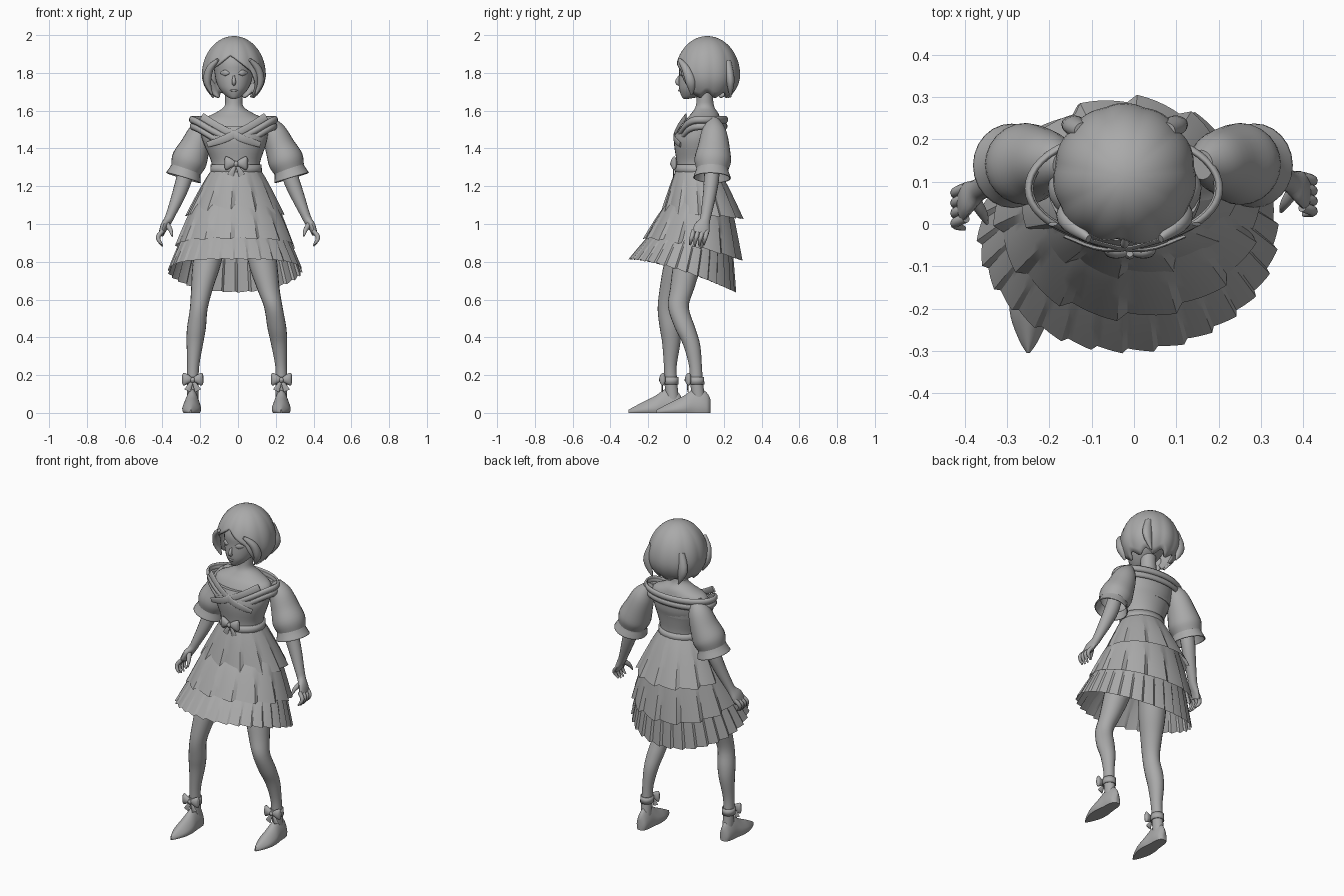
import bpy, bmesh, math
from mathutils import Vector

if "Cube" in bpy.data.objects:
    bpy.data.objects.remove(bpy.data.objects["Cube"])

TAU = 2 * math.pi
GREY = bpy.data.materials.new("plain grey")
GREY.diffuse_color = (0.4, 0.4, 0.4, 1)
GREY.use_nodes = True
GREY.node_tree.nodes["Principled BSDF"].inputs["Base Color"].default_value = GREY.diffuse_color


def grid(name, rings, caps=(False, False), thick=0, angle=40):
    """Skin a list of closed rings into one object."""
    bm = bmesh.new()
    vs = [[bm.verts.new(p) for p in r] for r in rings]
    n = len(vs[0])
    for a, b in zip(vs, vs[1:]):
        for i in range(n):
            j = (i + 1) % n
            bm.faces.new((a[i], a[j], b[j], b[i]))
    if caps[0]:
        bm.faces.new(vs[0])
    if caps[1]:
        bm.faces.new(vs[-1])
    bmesh.ops.remove_doubles(bm, verts=bm.verts, dist=0.0002)
    bmesh.ops.recalc_face_normals(bm, faces=bm.faces)
    me = bpy.data.meshes.new(name)
    bm.to_mesh(me)
    bm.free()
    me.materials.append(GREY)
    ob = bpy.data.objects.new(name, me)
    bpy.context.collection.objects.link(ob)
    if thick:
        ob.modifiers.new("thickness", 'SOLIDIFY').thickness = thick
    bpy.ops.object.select_all(action='DESELECT')
    bpy.context.view_layer.objects.active = ob
    ob.select_set(True)
    bpy.ops.object.shade_smooth_by_angle(angle=math.radians(angle))
    return ob


def spline(rows, k=4):
    """Catmull-Rom interpolation of rows of numbers."""
    out = []
    for i in range(len(rows) - 1):
        p0, p1, p2, p3 = rows[max(i - 1, 0)], rows[i], rows[i + 1], rows[min(i + 2, len(rows) - 1)]
        for s in range(k):
            t = s / k
            out.append([0.5 * (2 * b + (c - a) * t + (2 * a - 5 * b + 4 * c - d) * t * t
                               + (3 * b - a - 3 * c + d) * t ** 3) for a, b, c, d in zip(p0, p1, p2, p3)])
    return out + [list(rows[-1])]


def loft(name, rows, n=24, caps=(True, True), k=4, thick=0):
    """Horizontal ellipses: x, y, z, rx, ry."""
    rings = [[(x + rx * math.cos(TAU * i / n), y + ry * math.sin(TAU * i / n), z) for i in range(n)]
             for x, y, z, rx, ry in spline(rows, k)]
    return grid(name, rings, caps, thick)


def tube(name, rows, ref=(1, 0, 0), n=16, caps=(True, True), k=4, thick=0):
    """Ellipses square to a path: x, y, z, radius along ref, other radius."""
    rows, rings = spline(rows, k), []
    pts = [Vector(r[:3]) for r in rows]
    for i, r in enumerate(rows):
        t = (pts[min(i + 1, len(pts) - 1)] - pts[max(i - 1, 0)]).normalized()
        a = Vector(ref)
        a = (a - t * a.dot(t)).normalized()
        b = t.cross(a)
        rings.append([pts[i] + a * max(r[3], .0005) * math.cos(TAU * j / n)
                      + b * max(r[4], .0005) * math.sin(TAU * j / n) for j in range(n)])
    return grid(name, rings, caps, thick)


def skirt(name, top, low, z_back, pleats, amp):
    """Flared tier whose hem falls from the front height to z_back."""
    n, rings = pleats * 6, []
    for s in range(7):
        t, ring = s / 6, []
        for i in range(n):
            a = TAU * i / n - math.pi / 2
            hem = low[2] + (z_back - low[2]) * ((1 + math.sin(a)) / 2) ** 1.5
            saw = ((i % 6) / 6 - 0.4) * amp * t
            u = t ** 0.9
            x, y, rx, ry = (top[q] + (low[q] - top[q]) * u for q in (0, 1, 3, 4))
            ring.append((x + (rx + saw) * math.cos(a), y + (ry + saw) * math.sin(a),
                         top[2] + (hem - saw * .5 - top[2]) * t))
        rings.append(ring)
    return grid(name, rings, angle=25)


def bow(name, x, y, z, w, h):
    """Two puffed loops, a knot and two short tails."""
    for s, side in ((-1, "left"), (1, "right")):
        tube(f"{name}_{side}_loop", [(x, y, z, .25 * h, .012), (x + s * w * .5, y - .004, z + .1 * h, .75 * h, .016),
             (x + s * w * .85, y, z + .1 * h, h, .014), (x + s * w, y, z + .1 * h, .6 * h, .004)], (0, 0, 1))
        tube(f"{name}_{side}_tail", [(x, y, z, .006, .004), (x + s * w * .3, y - .004, z - h, .013, .004),
             (x + s * w * .5, y - .004, z - 1.7 * h, .018, .003)], n=8)
    loft(f"{name}_knot", [(x, y - .008, z + .4 * h, .008, .008), (x, y - .008, z, .014, .014),
                          (x, y - .008, z - .4 * h, .008, .008)], 12)


# Head, nose, eyes
C = -.022
loft("head", [(C, .0, 1.663, .012, .014), (C, .025, 1.675, .038, .048), (C, .05, 1.71, .072, .085),
              (C, .075, 1.75, .092, .113), (C, .09, 1.80, .102, .126), (C, .1, 1.86, .108, .135),
              (C, .11, 1.93, .09, .11), (C, .11, 1.97, .03, .04)], 32)
tube("nose", [(C, -.034, 1.785, .005, .005), (C, -.046, 1.752, .011, .012), (C, -.03, 1.735, .006, .006)])
tube("lips", [(C - .022, -.026, 1.707, .003, .003), (C, -.036, 1.707, .006, .006),
              (C + .022, -.026, 1.707, .003, .003)], (0, 0, 1))
for s, side in ((-1, "left"), (1, "right")):
    tube(f"{side}_eye", [(C + s * .024, -.031, 1.797, .004, .004), (C + s * .046, -.024, 1.8, .016, .008),
                         (C + s * .07, -.006, 1.8, .004, .004)], (0, 0, 1))


# Bobbed hair: shell with a swept fringe, open over the face
def hair_point(phi, t):
    a = abs(phi + .12)
    drop = min(max((a - .72) / .36, 0), 1)
    hem = (1.895 - .085 * min(a / .72, 1)) * (1 - drop) + 1.68 * drop
    hem += .014 * math.sin(9 * phi) * drop
    z = 1.995 - (1.995 - hem) * (1 - math.cos(t * math.pi / 2))
    d = z - 1.79
    r = .168 * (math.sqrt(max(0, 1 - (d / .205) ** 2)) if d > 0 else 1 - .9 * (d / .2) ** 2)
    r *= 1 + .035 * t * (abs(math.sin(5.5 * phi)) - .5)
    return (C + r * math.sin(phi), .113 - 1.02 * r * math.cos(phi), z)


N = 96
grid("hair", [[hair_point(TAU * i / N - math.pi, s / 16) for i in range(N)] for s in range(17)], thick=.012)
for s, side in ((-1, "left"), (1, "right")):
    tube(f"{side}_front_lock", [(C + s * .085, -.035, 1.87, .008, .01), (C + s * .128, .0, 1.82, .02, .022),
         (C + s * .14, .025, 1.75, .02, .026), (C + s * .115, .03, 1.685, .004, .006)])
    tube(f"{side}_back_lock", [(C + s * .1, .22, 1.86, .02, .02), (C + s * .12, .235, 1.76, .03, .022),
         (C + s * .09, .235, 1.67, .004, .004)])

# Neck, shoulders and bodice
loft("neck_and_shoulders", [(C, .075, 1.42, .155, .11), (C, .082, 1.50, .18, .11), (C, .09, 1.55, .172, .092),
     (C, .1, 1.585, .105, .072), (C, .1, 1.62, .052, .05), (C, .1, 1.67, .046, .043), (C, .1, 1.74, .046, .043)], 28)
loft("bodice", [(-.01, .06, 1.27, .128, .11), (-.012, .06, 1.33, .13, .11), (-.015, .06, 1.41, .16, .122),
                (-.018, .066, 1.46, .175, .128), (C, .078, 1.52, .18, .118)], 32)
loft("waistband", [(-.01, .06, 1.265, .137, .118), (-.01, .06, 1.315, .135, .115)], 32, (False, False), 1, .012)
bow("waist_bow", -.01, -.062, 1.318, .062, .036)


# Off-shoulder collar: leaning band that dips to a V at the front
def collar(name, dz, grow, height):
    rings = []
    for s in range(4):
        t, ring = s / 3, []
        for i in range(48):
            a = TAU * i / 48
            front = max(0, -math.sin(a)) ** 3
            out = math.sin(math.pi * t) * .01 + grow
            ring.append((-.024 + (.226 + out) * math.cos(a) * (1 - .08 * front),
                         .084 + (.13 + out) * math.sin(a),
                         1.572 + dz - .095 * front - height * t))
        rings.append(ring)
    grid(name, rings, thick=.01)


collar("collar_upper", 0, 0, .04)
collar("collar_lower", -.035, -.004, .04)
for s, side in ((-1, "left"), (1, "right")):
    tube(f"{side}_neckline_fold", [(C + s * .17, .0, 1.57, .005, .02), (C + s * .08, -.04, 1.515, .005, .018),
         (C - s * .04, -.062, 1.455, .005, .02), (C - s * .14, -.03, 1.42, .004, .015)], (0, 1, 0))

# Skirt tiers, longer at the back
skirt("skirt_upper_tier", (-.01, .06, 1.29, .128, .112), (-.016, .085, 1.06, .255, .212), 1.03, 12, .022)
skirt("skirt_middle_tier", (-.014, .07, 1.12, .215, .165), (-.016, .035, .925, .31, .255), .81, 14, .024)
skirt("skirt_lower_tier", (-.015, .05, 1.0, .25, .185), (-.015, -.02, .815, .352, .28), .64, 30, .014)
loft("hips", [(-.01, .06, 1.27, .12, .1), (-.012, .055, 1.1, .16, .125), (-.013, .04, .98, .14, .11),
              (-.014, .03, .9, .05, .06)], 24)


# Arms, mirrored about the body line
def arm(s, side):
    def m(rows):
        return [(s * r[0] - (.005 if s < 0 else 0) * (r[2] > 1.2), r[1] - (.09 * max(0, 1.25 - r[2]) if s < 0 else 0),
                 *r[2:]) for r in rows]
    tube(f"{side}_sleeve", m([(.16, .14, 1.55, .03, .035), (.19, .147, 1.49, .063, .066),
         (.222, .147, 1.41, .08, .084), (.252, .142, 1.34, .094, .097), (.27, .14, 1.29, .083, .085)]),
         n=24, caps=(True, False))
    tube(f"{side}_cuff", m([(.268, .14, 1.295, .08, .083), (.274, .139, 1.278, .084, .088),
         (.284, .138, 1.245, .096, .1)]), n=24, caps=(False, False), thick=.006)
    tube(f"{side}_forearm", m([(.25, .14, 1.35, .04, .04), (.28, .135, 1.24, .042, .04), (.315, .124, 1.15, .036, .035),
         (.352, .108, 1.06, .026, .029), (.37, .1, 1.02, .023, .028), (.392, .086, .985, .02, .042),
         (.405, .076, .95, .015, .044)]))
    for f in range(4):
        y = .112 - f * .024
        end = .9 - .008 * (f in (1, 2))
        tube(f"{side}_finger_{f + 1}", m([(.398, y, .965, .012, .012), (.422, y - .008, .935, .012, .012),
             (.418, y - .014, .912, .01, .01), (.4, y - .018, end - .01, .004, .005)]), n=10)
    tube(f"{side}_thumb", m([(.378, .08, 1.0, .016, .016), (.358, .05, .97, .012, .012),
                             (.348, .03, .935, .004, .005)]), n=10)


arm(1, "right")
arm(-1, "left")


# Legs, shoes and ankle ribbons
def leg(side, rows, foot_x, toe, heel):
    loft(f"{side}_leg", rows, 20)
    ax, ay = rows[-2][0], rows[-2][1]
    shape = [(0, .004, .016), (.1, .022, .032), (.3, .045, .062), (.5, .05, .09), (.68, .042, .125),
             (.84, .038, .125), (.95, .03, .1), (1, .012, .07)]
    rings = []
    for u, w, h in spline(shape):
        x = foot_x + (ax - foot_x) * u
        rings.append([(x + w * math.cos(TAU * i / 24) * (1 - .3 * max(0, math.sin(TAU * i / 24))),
                       toe + (heel - toe) * u, max(0, h * (.3 + .7 * math.sin(TAU * i / 24)))) for i in range(24)])
    grid(f"{side}_shoe", rings, (True, True))
    loft(f"{side}_ankle_strap", [(ax, ay, .15, .038, .041), (ax, ay, .19, .037, .04)], 20, (False, False), 1, .006)
    bow(f"{side}_ankle_bow", ax, ay - .042, .175, .056, .034)


leg("left", [(-.12, .02, 1.02, .08, .085), (-.163, -.035, .8, .076, .08), (-.19, -.075, .66, .058, .064),
             (-.208, -.097, .55, .047, .053), (-.22, -.085, .45, .05, .054), (-.228, -.078, .37, .044, .048),
             (-.237, -.083, .25, .032, .034), (-.24, -.08, .16, .031, .034), (-.24, -.07, .06, .03, .034)],
    -.25, -.305, -.02)
leg("right", [(.1, .05, 1.02, .08, .085), (.13, .01, .8, .077, .077), (.16, -.02, .66, .06, .064),
              (.187, -.04, .56, .049, .055), (.206, -.005, .45, .05, .054), (.218, .03, .36, .042, .045),
              (.228, .05, .25, .031, .034), (.23, .056, .16, .031, .034), (.228, .07, .06, .03, .034)],
    .228, -.155, .13)
